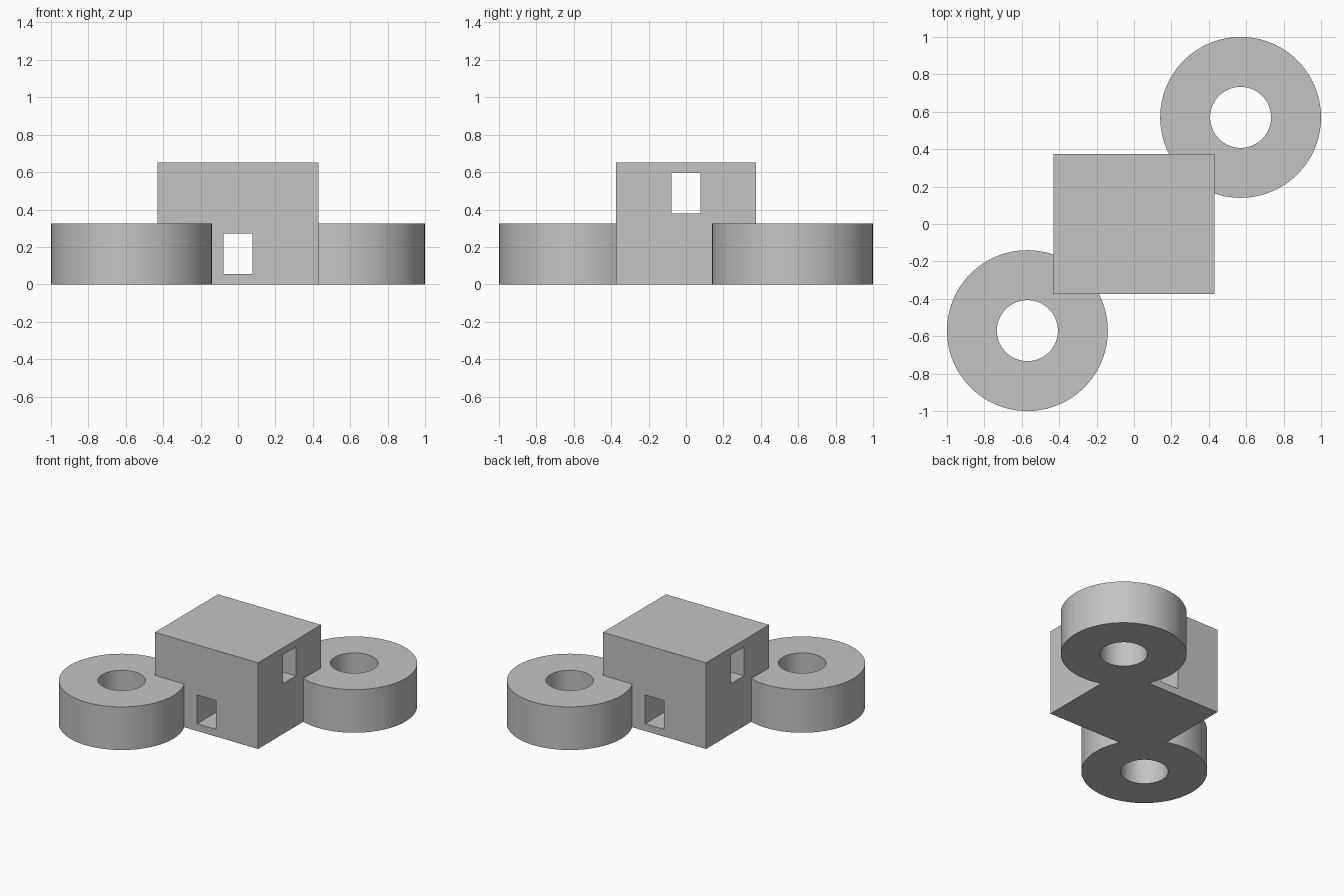
import bpy
import math

cube = bpy.data.objects.get("Cube")
if cube:
    bpy.data.objects.remove(cube, do_unlink=True)

grey = bpy.data.materials.new("plain grey")
grey.use_nodes = True
colour = (0.55, 0.55, 0.55, 1)
grey.diffuse_color = colour
grey.node_tree.nodes["Principled BSDF"].inputs["Base Color"].default_value = colour


def box(name, size, centre):
    bpy.ops.mesh.primitive_cube_add(size=1, location=centre)
    ob = bpy.context.object
    ob.name = name
    ob.scale = size
    bpy.ops.object.transform_apply(location=False, rotation=False, scale=True)
    ob.data.materials.append(grey)
    return ob


def cylinder(name, radius, height, centre):
    bpy.ops.mesh.primitive_cylinder_add(vertices=96, radius=radius, depth=height, location=centre)
    ob = bpy.context.object
    ob.name = name
    ob.data.materials.append(grey)
    return ob


def combine(target, other, operation):
    mod = target.modifiers.new(operation.lower(), 'BOOLEAN')
    mod.operation = operation
    mod.solver = 'EXACT'
    mod.object = other
    bpy.context.view_layer.objects.active = target
    bpy.ops.object.modifier_apply(modifier=mod.name)
    bpy.data.objects.remove(other, do_unlink=True)


# Central block
WIDTH, DEPTH, HEIGHT = 0.86, 0.75, 0.65
body = box("block_with_rings", (WIDTH, DEPTH, HEIGHT), (0, 0, HEIGHT / 2))

# Rings fused to two opposite corners
RADIUS, BORE, THICK = 0.43, 0.163, 0.325
for side in (-1, 1):
    centre = (side * (1 - RADIUS), side * (1 - RADIUS), THICK / 2)
    combine(body, cylinder("ring", RADIUS, THICK, centre), 'UNION')
    combine(body, cylinder("bore", BORE, 2 * THICK, centre), 'DIFFERENCE')

# Low slot from front to back, high slot from side to side
SLOT, SLOT_HEIGHT = 0.155, 0.217
combine(body, box("low_slot", (SLOT, 2, SLOT_HEIGHT), (0, 0, 0.163)), 'DIFFERENCE')
combine(body, box("high_slot", (2, SLOT, SLOT_HEIGHT), (0, 0, 0.488)), 'DIFFERENCE')

# Round walls smooth, all other edges sharp
bpy.ops.object.select_all(action='DESELECT')
body.select_set(True)
bpy.context.view_layer.objects.active = body
bpy.ops.object.shade_smooth_by_angle(angle=math.radians(30))
